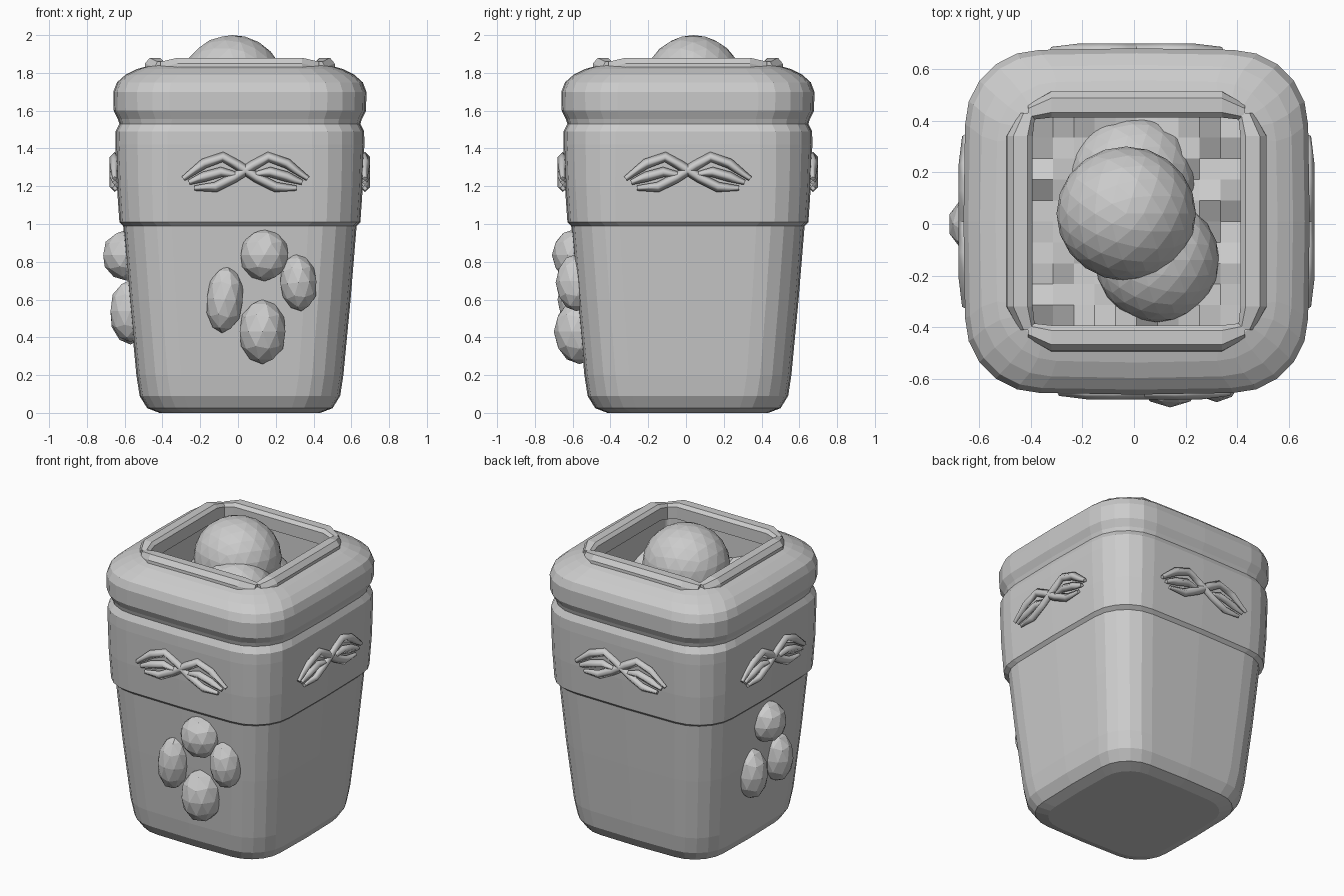
import bpy, bmesh, math, random
from mathutils import Vector, Matrix

if "Cube" in bpy.data.objects:
    bpy.data.objects.remove(bpy.data.objects["Cube"])

random.seed(4)
C = 0.01  # the pot sits a touch off the origin because of the side decorations


def finish(bm, name):
    bmesh.ops.recalc_face_normals(bm, faces=bm.faces)
    me = bpy.data.meshes.new(name)
    bm.to_mesh(me)
    bm.free()
    ob = bpy.data.objects.new(name, me)
    bpy.context.collection.objects.link(ob)
    return ob


def rounded_square(half, radius, steps=5):
    pts = []
    for k in range(4):
        a0 = k * math.pi / 2
        sx = 1 if k in (0, 3) else -1
        sy = 1 if k in (0, 1) else -1
        for i in range(steps + 1):
            a = a0 + i / steps * math.pi / 2
            pts.append((C + sx * (half - radius) + radius * math.cos(a),
                        C + sy * (half - radius) + radius * math.sin(a)))
        # slightly bulged middle of the following side
        m = a0 + math.pi / 2
        pts.append((C + (half + 0.006) * math.cos(m), C + (half + 0.006) * math.sin(m)))
    return pts


def ellipsoid(name, loc, size, detail=2, tilt=0.0):
    bm = bmesh.new()
    bmesh.ops.create_icosphere(bm, subdivisions=detail, radius=1)
    mat = (Matrix.Translation(loc) @ Matrix.Rotation(tilt, 4, 'Y')
           @ Matrix.Diagonal((*size, 1)))
    bmesh.ops.transform(bm, matrix=mat, verts=bm.verts)
    return finish(bm, name)


# Pot: stacked rounded squares (half width, corner radius, height)
profile = [
    (0.42, 0.18, 0.0), (0.485, 0.21, 0.025), (0.525, 0.23, 0.09), (0.542, 0.23, 0.2),
    (0.58, 0.24, 0.6), (0.612, 0.25, 0.99),
    (0.632, 0.25, 1.01), (0.645, 0.26, 1.2), (0.653, 0.27, 1.42), (0.652, 0.27, 1.49),
    (0.632, 0.27, 1.53), (0.64, 0.28, 1.555), (0.662, 0.29, 1.6), (0.664, 0.29, 1.7),
    (0.645, 0.28, 1.75), (0.6, 0.27, 1.79), (0.54, 0.23, 1.82), (0.47, 0.15, 1.84),
    (0.41, 0.03, 1.84), (0.40, 0.03, 1.5),
]
bm = bmesh.new()
rings = [[bm.verts.new((x, y, z)) for x, y in rounded_square(h, r)] for h, r, z in profile]
n = len(rings[0])
for lo, hi in zip(rings, rings[1:]):
    for i in range(n):
        j = (i + 1) % n
        bm.faces.new((lo[i], lo[j], hi[j], hi[i]))
bm.faces.new(rings[0])
finish(bm, "pot")

# Lumpy filling inside the opening
bm = bmesh.new()
bmesh.ops.create_grid(bm, x_segments=10, y_segments=10, size=0.405)
for v in bm.verts:
    edge = max(abs(v.co.x), abs(v.co.y)) / 0.405
    v.co += Vector((C, C, 1.58 + 0.08 * edge * random.random() + random.uniform(-0.02, 0.02)))
finish(bm, "filling")

# Balls heaped in the opening
ellipsoid("top_ball", (-0.03, 0.04, 1.745), (0.27, 0.26, 0.255), 3)
ellipsoid("front_ball", (0.09, -0.14, 1.6), (0.24, 0.24, 0.22), 3)
ellipsoid("back_ball", (-0.01, 0.17, 1.54), (0.25, 0.25, 0.2), 3)

# Four raised bars framing the opening
section = [(-0.05, -0.07), (0.055, -0.07), (0.05, 0.0), (0.025, 0.03), (-0.03, 0.03), (-0.05, 0.01)]
for k, side in enumerate(("front", "right", "back", "left")):
    bm = bmesh.new()
    ends = []
    for x, s, d in ((-0.42, 0.6, -0.03), (-0.33, 1, 0), (0.33, 1, 0), (0.42, 0.6, -0.03)):
        ends.append([bm.verts.new((x, -0.452 - u * s - d, 1.85 + w + d * 0.7)) for u, w in section])
    for a, b in zip(ends, ends[1:]):
        for i in range(6):
            bm.faces.new((a[i], a[(i + 1) % 6], b[(i + 1) % 6], b[i]))
    bm.faces.new(ends[0])
    bm.faces.new(ends[-1])
    bmesh.ops.transform(bm, matrix=Matrix.Translation((C, C, 0))
                        @ Matrix.Rotation(k * math.pi / 2, 4, 'Z'), verts=bm.verts)
    finish(bm, side + "_frame_bar")

# Crossed ribbon ornament on each side of the collar
strands = [
    [(-0.33, 1.24), (-0.22, 1.32), (-0.12, 1.355), (-0.04, 1.31), (0.06, 1.245), (0.16, 1.195), (0.27, 1.19)],
    [(0.04, 1.26), (0.13, 1.275), (0.22, 1.25), (0.3, 1.22)],
]
for k, side in enumerate(("front", "right", "back", "left")):
    cu = bpy.data.curves.new(side + "_ribbon", 'CURVE')
    cu.dimensions = '3D'
    cu.bevel_depth = 0.027
    cu.bevel_resolution = 0
    cu.use_fill_caps = True
    for mirror in (1, -1):
        for pts in strands:
            sp = cu.splines.new('POLY')
            sp.points.add(len(pts) - 1)
            for i, (p, (x, z)) in enumerate(zip(sp.points, pts)):
                p.co = (x * mirror, -0.662, z, 1)
                p.radius = 0.5 if i in (0, len(pts) - 1) else 1
    ob = bpy.data.objects.new(side + "_ribbon", cu)
    ob.matrix_world = (Matrix.Translation((C + (0.03 if k == 0 else 0), C, 0))
                       @ Matrix.Rotation(k * math.pi / 2, 4, 'Z'))
    bpy.context.collection.objects.link(ob)

# Egg-shaped studs: front cluster of four (x, z, half width, half height, outer y, tilt)
for i, (x, z, rx, rz, out, tilt) in enumerate([
        (0.14, 0.835, 0.132, 0.138, -0.71, 0), (-0.07, 0.6, 0.1, 0.178, -0.68, 0.08),
        (0.32, 0.69, 0.1, 0.152, -0.69, -0.1), (0.13, 0.43, 0.127, 0.172, -0.7, 0)]):
    wall = C - 0.545 - 0.065 * z
    ellipsoid(f"front_stud_{i + 1}", (x, wall, z), (rx, wall - out, rz), 2, tilt)

# Left cluster of three (y, z, half width, half height, outer x)
for i, (y, z, ry, rz, out) in enumerate([
        (0.0, 0.835, 0.125, 0.135, -0.72), (-0.14, 0.54, 0.095, 0.165, -0.68),
        (0.13, 0.53, 0.1, 0.168, -0.68)]):
    wall = C - 0.545 - 0.065 * z
    ellipsoid(f"left_stud_{i + 1}", (wall, y, z), (wall - out, ry, rz), 2)
